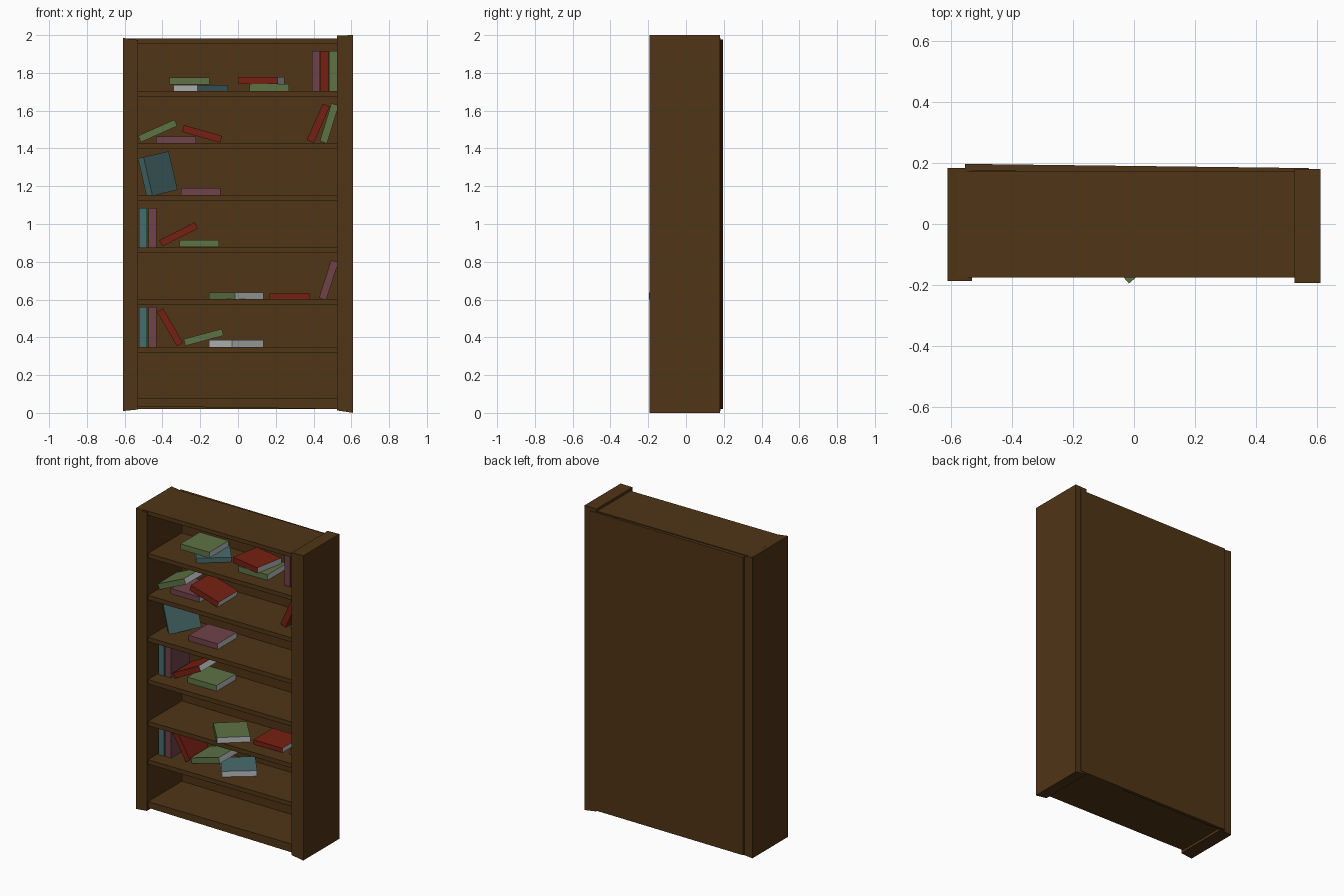
import bpy
from math import radians
from mathutils import Matrix, Vector

if "Cube" in bpy.data.objects:
    bpy.data.objects.remove(bpy.data.objects["Cube"])


def material(name, rgb):
    m = bpy.data.materials.new(name)
    m.diffuse_color = (*rgb, 1)
    m.use_nodes = True
    m.node_tree.nodes["Principled BSDF"].inputs["Base Color"].default_value = m.diffuse_color
    return m


WOOD = material("wood", (0.08, 0.035, 0.008))
PAGES = material("pages", (0.52, 0.54, 0.55))
COVERS = {
    "green": material("green_cover", (0.11, 0.17, 0.06)),
    "red": material("red_cover", (0.18, 0.014, 0.006)),
    "teal": material("teal_cover", (0.065, 0.15, 0.15)),
    "pink": material("pink_cover", (0.16, 0.055, 0.07)),
}
FACES = [(0, 1, 2, 3), (7, 6, 5, 4), (0, 4, 5, 1), (1, 5, 6, 2), (2, 6, 7, 3), (3, 7, 4, 0)]


def solid(name, verts, mats):
    mesh = bpy.data.meshes.new(name)
    mesh.from_pydata(verts, [], FACES)
    for m in mats:
        mesh.materials.append(m)
    ob = bpy.data.objects.new(name, mesh)
    bpy.context.collection.objects.link(ob)
    return ob


def board(name, outline, y0, y1):
    """Four-cornered front outline (x, z), counter-clockwise, extended from y0 to y1."""
    return solid(name, [(x, y, z) for y in (y0, y1) for x, z in outline], [WOOD])


def book(colour, x, z, tilt=0, yaw=0, y=0.02, lean=0, thick=0.037):
    """Book with its spine on -y; tilt raises the long axis from the shelf."""
    l, d, t = 0.105, 0.1, thick / 2
    rot = (Matrix.Rotation(radians(lean), 3, 'Y') @ Matrix.Rotation(radians(yaw), 3, 'Z')
           @ Matrix.Rotation(radians(-tilt), 3, 'Y'))
    corners = [(sx * l, sy * d, sz * t) for sy in (-1, 1)
               for sx, sz in ((-1, -1), (1, -1), (1, 1), (-1, 1))]
    ob = solid(colour + "_book", [rot @ Vector(c) for c in corners], [COVERS[colour], PAGES])
    ob.location = (x, y, z)
    for i in (1, 3, 5):          # fore edge, head and tail show pages
        ob.data.polygons[i].material_index = 1


# Slightly uneven side panels
board("left_side", [(-0.61, 0.01), (-0.53, 0.018), (-0.53, 1.974), (-0.61, 1.985)], -0.187, 0.183)
board("right_side", [(0.525, 0.013), (0.61, 0), (0.61, 2.0), (0.525, 1.998)], -0.194, 0.18)

# Top, bottom and shelves
board("top_board", [(-0.58, 1.955), (0.54, 1.955), (0.54, 1.981), (-0.58, 1.981)], -0.176, 0.172)
board("bottom_board", [(-0.555, 0.035), (0.55, 0.02), (0.55, 0.075), (-0.555, 0.075)], -0.176, 0.175)
SHELVES = [1.704, 1.429, 1.154, 0.876, 0.602, 0.35]
for top in SHELVES:
    board("shelf", [(-0.55, top - 0.029), (0.54, top - 0.029), (0.54, top), (-0.55, top)],
          -0.176, 0.175)

# Back panel, a touch askew
back = board("back_panel", [(-0.555, 0.02), (0.57, 0.02), (0.57, 1.976), (-0.555, 1.976)], 0.168, 0.19)
back.rotation_euler.z = radians(-0.7)

# First shelf from the top
s = SHELVES[0]
book("teal", -0.197, s + 0.016, yaw=39, thick=0.032)
book("green", -0.257, s + 0.053)
book("green", 0.165, s + 0.018)
book("red", 0.125, s + 0.055, yaw=-11)
for c, x in (("pink", 0.413), ("red", 0.458), ("green", 0.504)):
    book(c, x, s + 0.106, tilt=90, thick=0.042)

# Second shelf
s = SHELVES[1]
book("pink", -0.328, s + 0.017, thick=0.034)
book("green", -0.425, 1.493, tilt=24)
book("red", -0.19, 1.477, tilt=-16)
book("red", 0.425, 1.533, tilt=66, thick=0.04)
book("green", 0.483, 1.533, tilt=73, thick=0.04)

# Third shelf
s = SHELVES[2]
book("teal", -0.425, s + 0.11, tilt=90, yaw=-43, lean=-13, thick=0.042)
book("pink", -0.197, s + 0.018)

# Fourth shelf
s = SHELVES[3]
book("teal", -0.502, s + 0.105, tilt=90, thick=0.042)
book("pink", -0.453, s + 0.105, tilt=90, thick=0.042)
book("red", -0.315, 0.945, tilt=27)
book("green", -0.205, s + 0.02)

# Fifth shelf
s = SHELVES[4]
book("green", -0.01, s + 0.018, yaw=-49, y=-0.05)
book("red", 0.273, s + 0.014, thick=0.03)
book("pink", 0.48, 0.703, tilt=72, thick=0.04)

# Sixth shelf
s = SHELVES[5]
book("teal", -0.502, s + 0.105, tilt=90, thick=0.042)
book("pink", -0.452, s + 0.105, tilt=90, thick=0.042)
book("red", -0.36, 0.453, tilt=120)
book("green", -0.182, 0.4, tilt=15)
book("teal", -0.01, s + 0.018, yaw=218)
